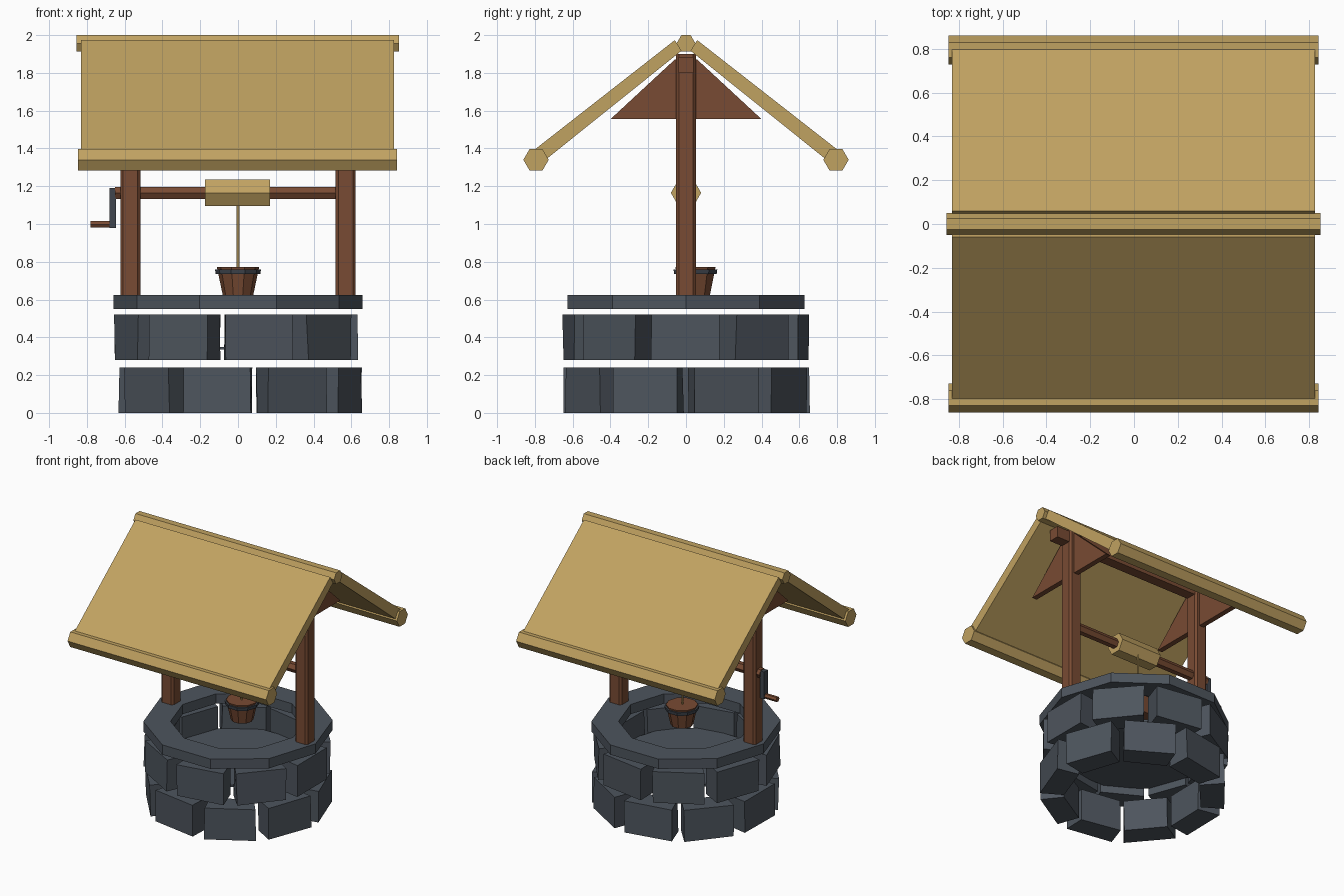
import bpy, bmesh, math, random
from math import sin, cos, pi, radians
from mathutils import Vector, Matrix

if "Cube" in bpy.data.objects:
    bpy.data.objects.remove(bpy.data.objects["Cube"])

random.seed(4)


def material(name, col):
    m = bpy.data.materials.new(name)
    m.diffuse_color = (*col, 1)
    m.use_nodes = True
    m.node_tree.nodes["Principled BSDF"].inputs["Base Color"].default_value = m.diffuse_color
    return m


STONE = material("stone", (0.075, 0.09, 0.11))
IRON = material("iron", (0.05, 0.06, 0.075))
WOOD = material("wood", (0.19, 0.07, 0.033))
STRAW = material("straw", (0.53, 0.36, 0.12))


def finish(name, bm, mat):
    bmesh.ops.recalc_face_normals(bm, faces=bm.faces)
    me = bpy.data.meshes.new(name)
    bm.to_mesh(me)
    bm.free()
    me.materials.append(mat)
    ob = bpy.data.objects.new(name, me)
    bpy.context.collection.objects.link(ob)
    return ob


def loft(bm, rings, caps=True):
    """Skin a list of rings; without caps the last ring joins the first."""
    vs = [[bm.verts.new(p) for p in r] for r in rings]
    n = len(vs[0])
    pairs = list(zip(vs, vs[1:])) + ([] if caps else [(vs[-1], vs[0])])
    for a, b in pairs:
        for i in range(n):
            j = (i + 1) % n
            bm.faces.new((a[i], a[j], b[j], b[i]))
    if caps:
        bm.faces.new(vs[0])
        bm.faces.new(vs[-1])


def circle(n, r, z, cx=0, cy=0):
    return [(cx + r * cos(2 * pi * i / n), cy + r * sin(2 * pi * i / n), z) for i in range(n)]


def lathe(name, n, prof, mat, cx=0, cy=0, caps=True):
    bm = bmesh.new()
    loft(bm, [circle(n, r, z, cx, cy) for r, z in prof], caps)
    return finish(name, bm, mat)


def prism_x(name, pts, x0, x1, mat):
    """Extrude a (y, z) outline along x."""
    bm = bmesh.new()
    loft(bm, [[(x, y, z) for y, z in pts] for x in (x0, x1)])
    return finish(name, bm, mat)


def hexagon(y, z, r):
    return [(y + r * cos(i * pi / 3), z + r * sin(i * pi / 3)) for i in range(6)]


def box(name, x, y, z, mat, bevel=0):
    """Box from (min, max) ranges."""
    bm = bmesh.new()
    loft(bm, [[(x[0], y[0], h), (x[1], y[0], h), (x[1], y[1], h), (x[0], y[1], h)] for h in z])
    if bevel:
        edges = [e for e in bm.edges if abs(e.verts[0].co.z - e.verts[1].co.z) > 0.01]
        bmesh.ops.bevel(bm, geom=edges, offset=bevel, segments=1, affect='EDGES')
    return finish(name, bm, mat)


# two staggered courses of nine wedge-shaped stones
for course, (z0, z1, start) in enumerate([(0.0, 0.24, -10), (0.28, 0.52, 10)]):
    for k in range(9):
        a = radians(start + 40 * k)
        out, tan = Vector((sin(a), -cos(a), 0)), Vector((cos(a), sin(a), 0))
        j = lambda: random.uniform(-0.005, 0.005)
        foot = [(0.46, -0.153), (0.63, -0.18), (0.63, 0.18), (0.46, 0.153)]
        bm = bmesh.new()
        loft(bm, [[out * (d + j()) + tan * (w + j()) + Vector((0, 0, z)) for d, w in foot]
                  for z in (z0, z1)])
        finish(f"stone_{course}_{k}", bm, STONE)

# rim and inner floor
lathe("stone_rim", 10, [(0.47, 0.55), (0.66, 0.55), (0.66, 0.625), (0.47, 0.625)], STONE, caps=False)
lathe("well_floor", 10, [(0.49, 0.335), (0.49, 0.35)], STONE)

# posts with triangular gable brackets
for side, s in (("left", -1), ("right", 1)):
    cx = s * 0.57
    box(f"post_{side}", (cx - 0.053, cx + 0.053), (-0.053, 0.053), (0.58, 1.9), WOOD, 0.015)
    prism_x(f"gable_{side}", [(-0.4, 1.555), (0.4, 1.555), (0.06, 1.87), (-0.06, 1.87)],
            cx - 0.02, cx + 0.02, WOOD)

# beam under the ridge
box("top_beam", (-0.73, 0.73), (-0.04, 0.04), (1.8, 1.885), WOOD)

# roof: ridge roll, two slabs, two eave rolls
prism_x("ridge_roll", hexagon(0, 1.956, 0.05), -0.855, 0.852, STRAW)
for side, s in (("front", -1), ("back", 1)):
    slab = [(0.06, 1.973), (0.80, 1.395), (0.75, 1.335), (0.02, 1.92)]
    prism_x(f"roof_{side}", [(s * y, z) for y, z in slab], -0.83, 0.826, STRAW)
    prism_x(f"eave_roll_{side}", hexagon(s * 0.794, 1.34, 0.067), -0.847, 0.842, STRAW)

# windlass and crank
prism_x("axle", hexagon(0, 1.165, 0.037), -0.65, 0.56, WOOD)
prism_x("rope_drum", hexagon(0, 1.165, 0.08), -0.175, 0.17, STRAW)
box("crank_arm", (-0.68, -0.645), (-0.022, 0.022), (0.98, 1.19), IRON)
prism_x("crank_handle", hexagon(0, 0.998, 0.02), -0.78, -0.655, WOOD)

# rope, bucket and bucket hoop
lathe("rope", 6, [(0.008, 0.765), (0.008, 1.15)], STRAW, 0, 0.045)
lathe("bucket", 10, [(0.08, 0.62), (0.112, 0.772)], WOOD, 0, 0.05)
lathe("bucket_hoop", 10, [(0.1, 0.735), (0.118, 0.735), (0.122, 0.76), (0.1, 0.76)], IRON, 0, 0.05, False)
